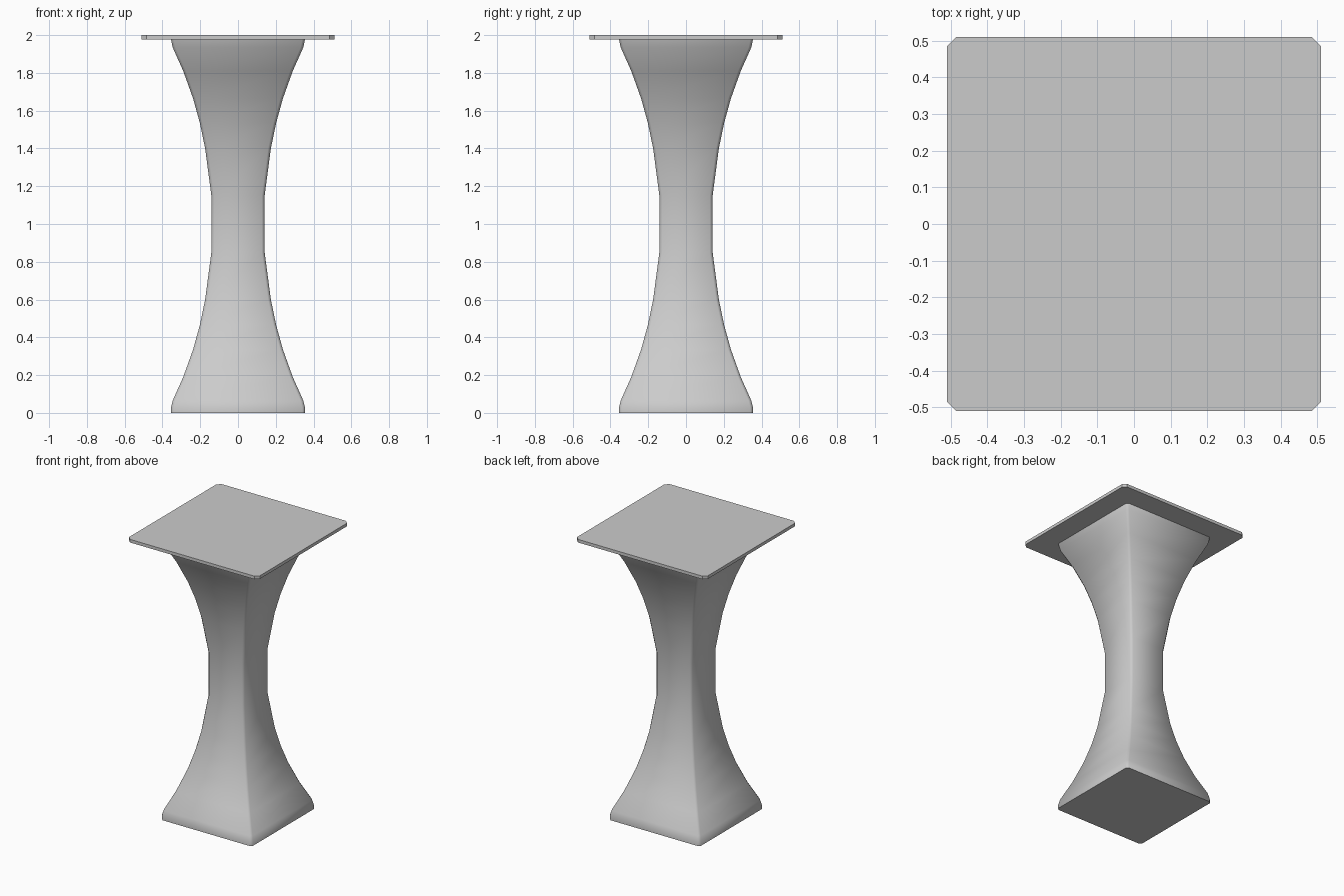
import bpy, bmesh, math

if "Cube" in bpy.data.objects:
    bpy.data.objects.remove(bpy.data.objects["Cube"])

def ring(h, c):
    """Square of half-width h with its corners cut by c, counter-clockwise."""
    k = h - c
    return [(h, -k), (h, k), (k, h), (-k, h), (-h, k), (-h, -k), (-k, -h), (k, -h)]

def loft(name, profile, cut, smooth_angle):
    """Stack cut-corner squares along z from (half-width, z) pairs and cap the ends."""
    bm = bmesh.new()
    rings = [[bm.verts.new((x, y, z)) for x, y in ring(h, cut)] for h, z in profile]
    for a, b in zip(rings, rings[1:]):
        for i in range(8):
            j = (i + 1) % 8
            bm.faces.new((a[i], a[j], b[j], b[i]))
    bm.faces.new(rings[0][::-1])
    bm.faces.new(rings[-1])
    mesh = bpy.data.meshes.new(name)
    bm.to_mesh(mesh)
    bm.free()
    obj = bpy.data.objects.new(name, mesh)
    bpy.context.collection.objects.link(obj)
    bpy.ops.object.select_all(action='DESELECT')
    obj.select_set(True)
    bpy.context.view_layer.objects.active = obj
    bpy.ops.object.shade_smooth_by_angle(angle=math.radians(smooth_angle))
    return obj

# Waisted column: lower half profile, mirrored about mid height
lower = [(0.355, 0.0), (0.355, 0.027), (0.346, 0.065), (0.29, 0.19), (0.238, 0.335),
         (0.202, 0.465), (0.174, 0.6), (0.141, 0.85)]
upper = [(h, 2.0 - z) for h, z in reversed(lower[2:])] + [(0.355, 1.98)]
loft("column", lower + upper, 0.015, 60)

# Thin square top with clipped corners
loft("top_plate", [(0.51, 1.978), (0.51, 2.0)], 0.025, 30)
